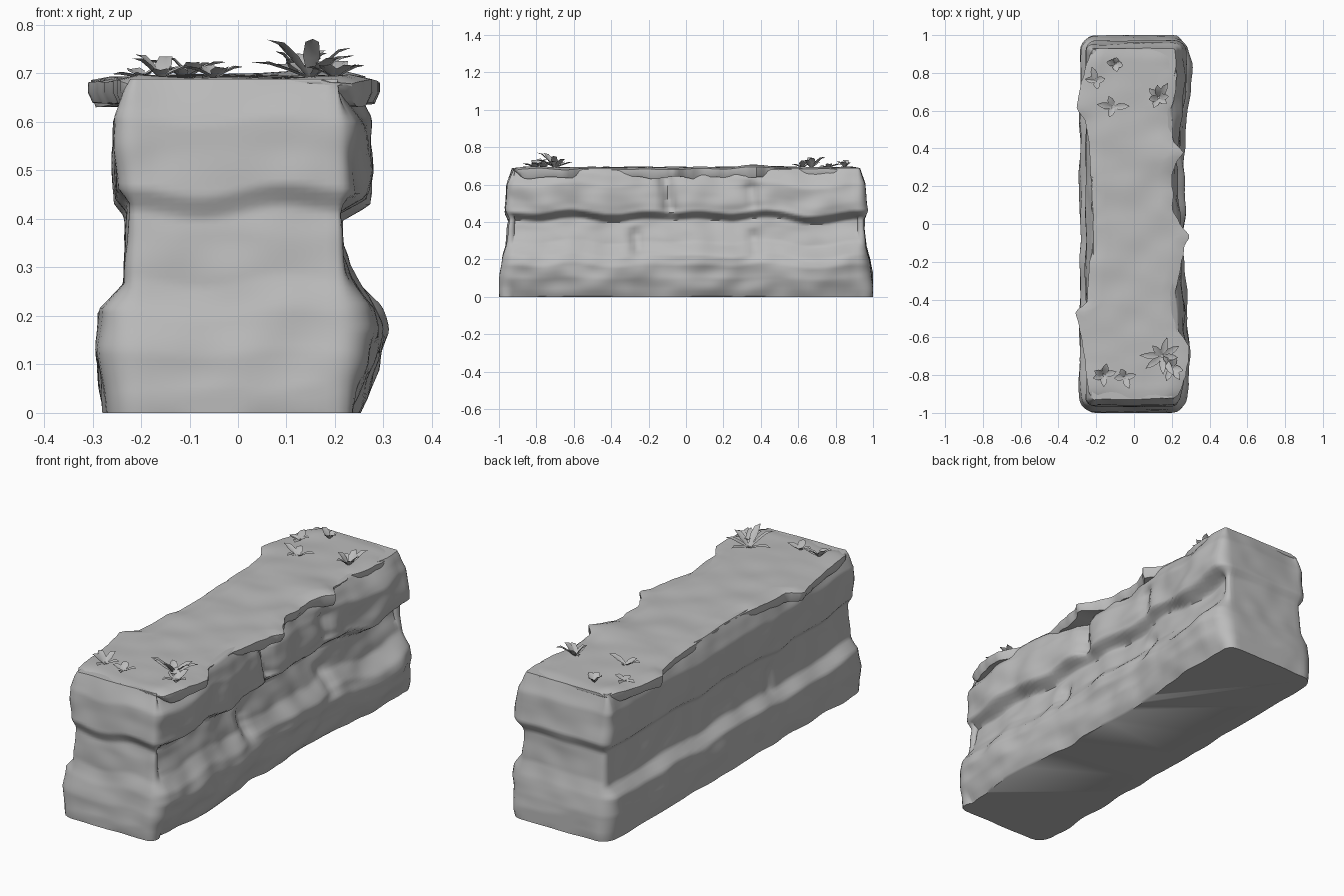
import bpy, math, random
from mathutils import Vector, noise

if "Cube" in bpy.data.objects:
    bpy.data.objects.remove(bpy.data.objects["Cube"])

random.seed(7)
stone = bpy.data.materials.new("stone grey")
stone.diffuse_color = (0.5, 0.5, 0.5, 1)
stone.use_nodes = True
stone.node_tree.nodes["Principled BSDF"].inputs["Base Color"].default_value = stone.diffuse_color


def lerp(table, t):
    """Piecewise linear lookup in a short list of (t, value) pairs."""
    if t <= table[0][0]:
        return table[0][1]
    for (a, va), (b, vb) in zip(table, table[1:]):
        if t <= b:
            return va + (vb - va) * (t - a) / (b - a)
    return table[-1][1]


def make(name, verts, faces, angle=40, closed=True):
    me = bpy.data.meshes.new(name)
    me.from_pydata(verts, [], faces)
    me.materials.append(stone)
    ob = bpy.data.objects.new(name, me)
    bpy.context.collection.objects.link(ob)
    bpy.ops.object.select_all(action='DESELECT')
    ob.select_set(True)
    bpy.context.view_layer.objects.active = ob
    if closed:
        bpy.ops.object.mode_set(mode='EDIT')
        bpy.ops.mesh.select_all(action='SELECT')
        bpy.ops.mesh.normals_make_consistent(inside=False)
        bpy.ops.object.mode_set(mode='OBJECT')
    bpy.ops.object.shade_smooth_by_angle(angle=math.radians(angle))
    return ob


def loft(rings):
    """Join closed rings of equal length and cap both ends."""
    n = len(rings[0])
    verts = [p for r in rings for p in r]
    faces = [(k * n + i, k * n + (i + 1) % n, (k + 1) * n + (i + 1) % n, (k + 1) * n + i)
             for k in range(len(rings) - 1) for i in range(n)]
    faces += [tuple(range(n))[::-1], tuple(range((len(rings) - 1) * n, len(rings) * n))]
    return verts, faces


# Stone courses: outward offset by height for the right side, left side and ends
RIGHT = [(0, -.005), (.03, .01), (.1, .035), (.17, .045), (.22, .03), (.29, -.028), (.36, -.046),
         (.41, -.056), (.45, .012), (.5, .016), (.6, .01), (.66, -.02), (.69, -.04)]
LEFT = [(0, .022), (.12, .038), (.2, .033), (.25, -.016), (.415, -.022), (.445, .002),
        (.6, .003), (.66, -.02), (.69, -.035)]
ENDS = [(0, .033), (.03, .037), (.12, .033), (.2, .018), (.27, -.003), (.41, -.014), (.455, .008),
        (.6, -.007), (.69, -.037)]
# How far the right side bows in or out along y, and how strongly by height
BOW = [(-1, -.03), (-.85, -.01), (-.62, .008), (-.4, -.005), (-.25, -.025), (.3, -.032),
       (.5, -.02), (.7, .002), (.85, .01), (1, -.005)]
BOW_Z = [(.2, 1), (.3, .5), (.4, .5), (.47, 1)]
# Vertical joints between blocks: side, y, low z, high z, depth
JOINTS = [(1, -.08, .42, .68, .045), (1, .37, .43, .63, .025), (1, -.25, .2, .38, .03),
          (1, .38, .18, .36, .025), (-1, -.3, .22, .4, .015)]


def outline(hx, hy, r, step):
    """Rounded rectangle as (point, outward normal) pairs."""
    pts = []
    for q, (cx, cy) in enumerate([(hx - r, hy - r), (r - hx, hy - r), (r - hx, r - hy), (hx - r, r - hy)]):
        for i in range(7):
            a = math.pi / 2 * (q + i / 6)
            n = Vector((math.cos(a), math.sin(a), 0))
            pts.append((Vector((cx, cy, 0)) + r * n, n))
        length = 2 * (hx - r) if q % 2 == 0 else 2 * (hy - r)
        m = int(length / step)
        d = Vector((-n.y, n.x, 0))
        start = pts[-1][0]
        pts += [(start + d * length * i / m, n) for i in range(1, m)]
    return pts


levels = [0, .01, .03] + [.045 + .0107 * i for i in range(60)] + [.688]
rings = []
for z in levels:
    ring = []
    for p, n in outline(.25, .963, .045, .022):
        q = Vector((p.x, p.y, z))
        right = max(0, n.x) ** 2
        # ledges wander up and down along the wall
        amp = .032 + .006 * right
        zs = z + amp * noise.noise(Vector((p.x * 5, p.y * 4, 3))) * min(1, z / .2, (.69 - z) / .1)
        side = lerp(LEFT, zs)
        if n.x > 0:
            side = lerp(RIGHT, zs) + lerp(BOW, p.y) * lerp(BOW_Z, zs)
        off = n.x ** 2 * side + n.y ** 2 * lerp(ENDS, zs)
        # chiselled roughness, stronger on the weathered right side
        rough = .009 + .009 * right
        off += rough * noise.noise(q * 5.5 + Vector((2, 0, 0)))
        off += rough * .8 * noise.noise(Vector((q.x * 8, q.y * 8, q.z * 11)))
        for s, y0, z0, z1, depth in JOINTS:
            if n.x * s > .5 and z0 < zs < z1:
                fade = min(1, (zs - z0) / .05, (z1 - zs) / .05)
                off -= depth * fade * math.exp(-((p.y + .15 * (zs - z0) - y0) / .035) ** 2)
        v = p + n * off
        ring.append((v.x, max(-1, min(1, v.y)), z))
    rings.append(ring)
make("stone_wall", *loft(rings), 60)

# Overhanging turf slab: ragged edges on both sides along y
EDGE_R = [(-.93, .2), (-.9, .24), (-.8, .275), (-.65, .295), (-.56, .23), (-.36, .22), (-.25, .245),
          (-.12, .265), (-.07, .3), (-.01, .25), (.05, .21), (.25, .2), (.33, .225), (.38, .265),
          (.43, .21), (.6, .195), (.7, .22), (.85, .225), (.93, .2)]
EDGE_L = [(-.93, .2), (-.9, .24), (-.65, .27), (-.46, .31), (-.42, .25), (-.2, .235), (-.1, .215),
          (.2, .225), (.45, .24), (.55, .26), (.62, .305), (.75, .28), (.85, .25), (.93, .22)]
rings = []
for k in range(95):
    y = -.925 + 1.855 * k / 94
    jag = .014 * noise.noise(Vector((y * 16, 1, 0)))
    xr, xl = lerp(EDGE_R, y) + jag, -lerp(EDGE_L, y) + jag * .7
    end = max(0, min(1, (y + .925) / .05, (.93 - y) / .05))
    drop_r = (.05 + .02 * noise.noise(Vector((y * 9, 5, 0)))) * (.2 + .8 * end)
    drop_l = (.05 + .015 * noise.noise(Vector((y * 9, 9, 0)))) * (.2 + .8 * end)
    ring = [(xl + .01, y, .688 - drop_l), (xl, y, .685 - drop_l * .5)]
    for i in range(13):
        t = i / 12
        x = xl + (xr - xl) * t
        z = .693 + .008 * noise.noise(Vector((x * 7, y * 7, 2))) + .014 * math.exp(-((y - .38) / .1) ** 2) * t
        z -= (.01 if i in (0, 12) else 0) + .008 * (1 - end)
        ring.append((x, y, z))
    ring += [(xr, y, .685 - drop_r * .5), (xr - .01, y, .688 - drop_r)]
    rings.append(ring)
make("turf_slab", *loft(rings), 55)


# Leaf tufts: broad, pointed, folded blades radiating from a centre
def tuft(name, cx, cy, count, length, lift):
    verts, faces = [], []
    for b in range(count):
        a = math.tau * (b + random.uniform(-.35, .35)) / count
        d, s = Vector((math.cos(a), math.sin(a), 0)), Vector((-math.sin(a), math.cos(a), 0))
        ln = length * random.uniform(.65, 1.15)
        up = lift * random.uniform(.35, 1.1)
        o = len(verts)
        base = Vector((cx, cy, .69))
        for t, w, h in [(.05, .007, 0), (.4, .018, .5), (.7, .014, .85)]:
            c = base + d * ln * t + Vector((0, 0, up * h))
            for k in (-1, 0, 1):
                verts.append(c + s * w * k + Vector((0, 0, .006 * abs(k))))
        verts.append(base + d * ln + Vector((0, 0, up)))
        for r in (0, 3):
            faces += [(o + r + k, o + r + 3 + k, o + r + k + 4, o + r + k + 1) for k in (0, 1)]
        faces += [(o + 6, o + 9, o + 7), (o + 7, o + 9, o + 8)]
    # blades face upward
    make(name, verts, [f[::-1] for f in faces], closed=False)


for i, t in enumerate([(.15, -.7, 8, .115, .075), (.2, -.76, 6, .09, .045), (-.16, -.8, 5, .07, .045),
                       (-.05, -.81, 4, .06, .03), (.13, .67, 7, .08, .06),
                       (-.11, .62, 4, .08, .035), (-.1, .85, 4, .05, .04), (-.2, .76, 4, .07, .02)]):
    tuft(f"leaf_tuft_{i + 1}", *t)
